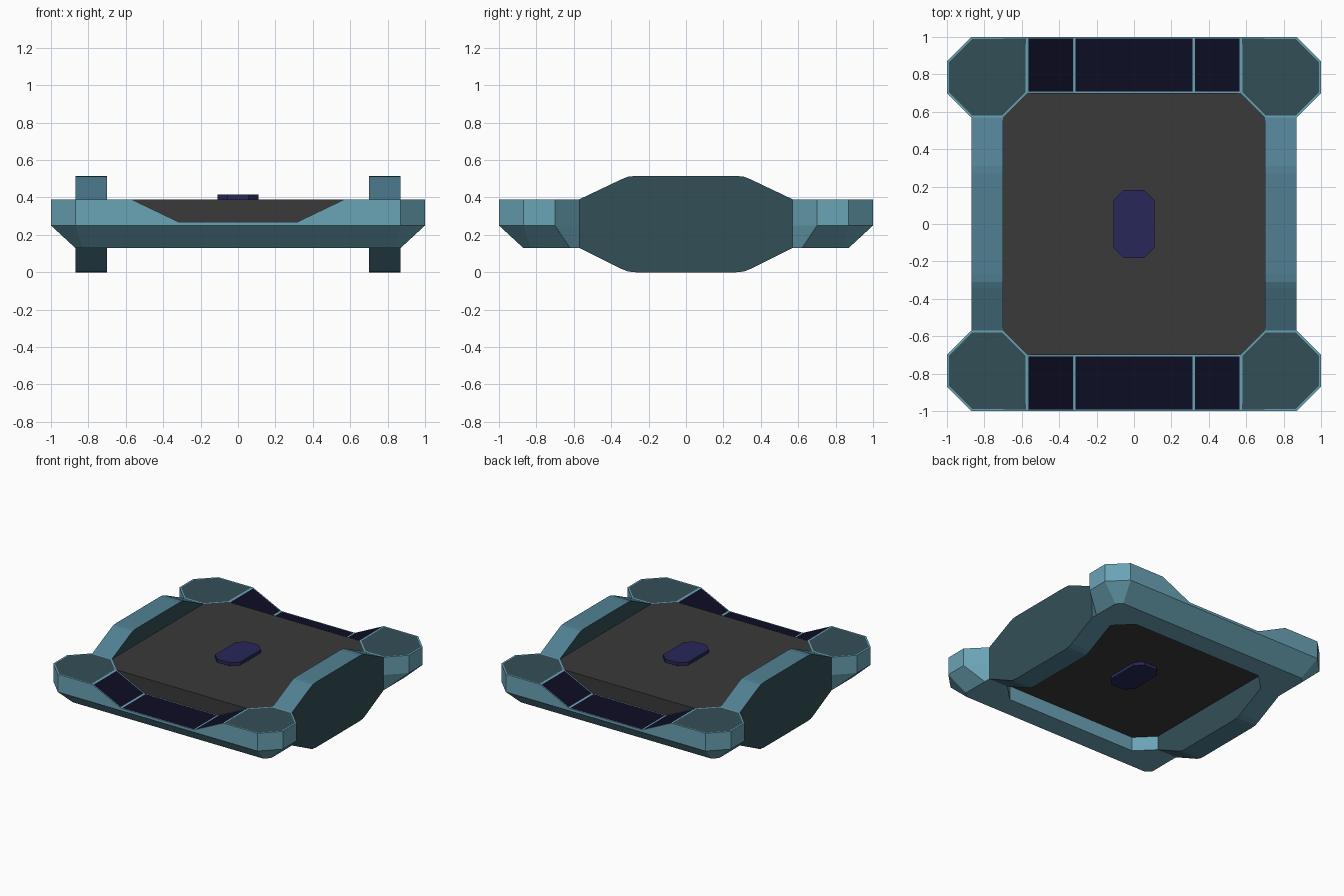
import bpy, bmesh

if "Cube" in bpy.data.objects:
    bpy.data.objects.remove(bpy.data.objects["Cube"])


def material(name, hex_code):
    m = bpy.data.materials.new(name)
    rgb = [int(hex_code[i:i + 2], 16) / 255 for i in (0, 2, 4)]
    lin = [c / 12.92 if c <= 0.04045 else ((c + 0.055) / 1.055) ** 2.4 for c in rgb]
    m.diffuse_color = (*lin, 1)
    m.use_nodes = True
    m.node_tree.nodes["Principled BSDF"].inputs["Base Color"].default_value = m.diffuse_color
    return m


LIGHT = material("light teal", "6AA3B5")
RAIL = material("mid teal", "518093")
DARK = material("dark teal", "334F57")
NAVY = material("navy panel", "0D0D25")
GREY = material("charcoal", "3A3A3A")
PURPLE = material("indigo", "27275A")


def loft(name, loops, mats, pick=None, inset=0.0):
    """Skin a stack of equal-length point loops; faces chosen by pick get material 1."""
    bm = bmesh.new()
    rings = [[bm.verts.new(p) for p in loop] for loop in loops]
    n = len(rings[0])
    for a, b in zip(rings, rings[1:]):
        for i in range(n):
            j = (i + 1) % n
            quad = list(dict.fromkeys((a[i], a[j], b[j], b[i])))
            bm.faces.new(quad)
    bm.faces.new(rings[0])
    bm.faces.new(rings[-1])
    bmesh.ops.remove_doubles(bm, verts=bm.verts[:], dist=0.0005)
    bmesh.ops.recalc_face_normals(bm, faces=bm.faces[:])
    bm.normal_update()
    if pick:
        chosen = [f for f in bm.faces if pick(f.normal)]
        if inset:
            bmesh.ops.inset_individual(bm, faces=chosen, thickness=inset)
        for f in chosen:
            f.material_index = 1
    me = bpy.data.meshes.new(name)
    bm.to_mesh(me)
    bm.free()
    for m in mats:
        me.materials.append(m)
    ob = bpy.data.objects.new(name, me)
    bpy.context.collection.objects.link(ob)
    return ob


def chamfered(hx, hy, c):
    """Rectangle outline with cut corners."""
    return [(hx - c, -hy), (hx, c - hy), (hx, hy - c), (hx - c, hy),
            (c - hx, hy), (-hx, hy - c), (-hx, c - hy), (c - hx, -hy)]


def at(pts, z):
    return [(x, y, z) for x, y in pts]


# Corner pads with undercut outer edges
pad_top = [(.57, .7), (.57, 1), (.87, 1), (1, .87), (1, .7), (.87, .57), (.7, .57)]
pad_low = [(.57, .7), (.57, .87), (.83, .87), (.87, .83), (.87, .62), (.87, .57), (.7, .57)]
for sx, sn in ((-1, "left"), (1, "right")):
    for sy, fn in ((-1, "front"), (1, "back")):
        def flip(pts):
            return [(x * sx, y * sy) for x, y in pts]
        loft(f"{fn}_{sn}_corner_pad",
             [at(flip(pad_low), .13), at(flip(pad_top), .25), at(flip(pad_top), .39)],
             (LIGHT, DARK), lambda n: n.z > .9, .012)

# Front and back beams with a dipped top and inset panels
stations = [(-.57, .39), (-.32, .27), (.32, .27), (.57, .39)]
for sy, fn in ((-1, "front"), (1, "back")):
    loops = [[(x, .7 * sy, z), (x, sy, z), (x, sy, .25), (x, .87 * sy, .13), (x, .7 * sy, .13)]
             for x, z in stations]
    loft(f"{fn}_beam", loops, (LIGHT, NAVY), lambda n: n.z > .5, .011)

# Side rails: long octagon profile with softened corners
half = [(.57, .39), (.345, .497), (.31, .511), (.27, .515)]
upper = half + [(-y, z) for y, z in reversed(half)]
profile = upper + [(y, .515 - z if z != .39 else .13) for y, z in reversed(upper)]
for sx, sn in ((-1, "left"), (1, "right")):
    loft(f"{sn}_side_rail", [[(sx * x, y, z) for y, z in profile] for x in (.7, .87)],
         (RAIL, DARK), lambda n: abs(n.x) > .9)

# Centre plate and the button passing through it
plate = chamfered(.7, .7, .13)
loft("centre_plate", [at(plate, .24), at(plate, .39)], (GREY,))
button = chamfered(.11, .182, .055)
loft("centre_button", [at(button, .215), at(button, .415)], (PURPLE,))
